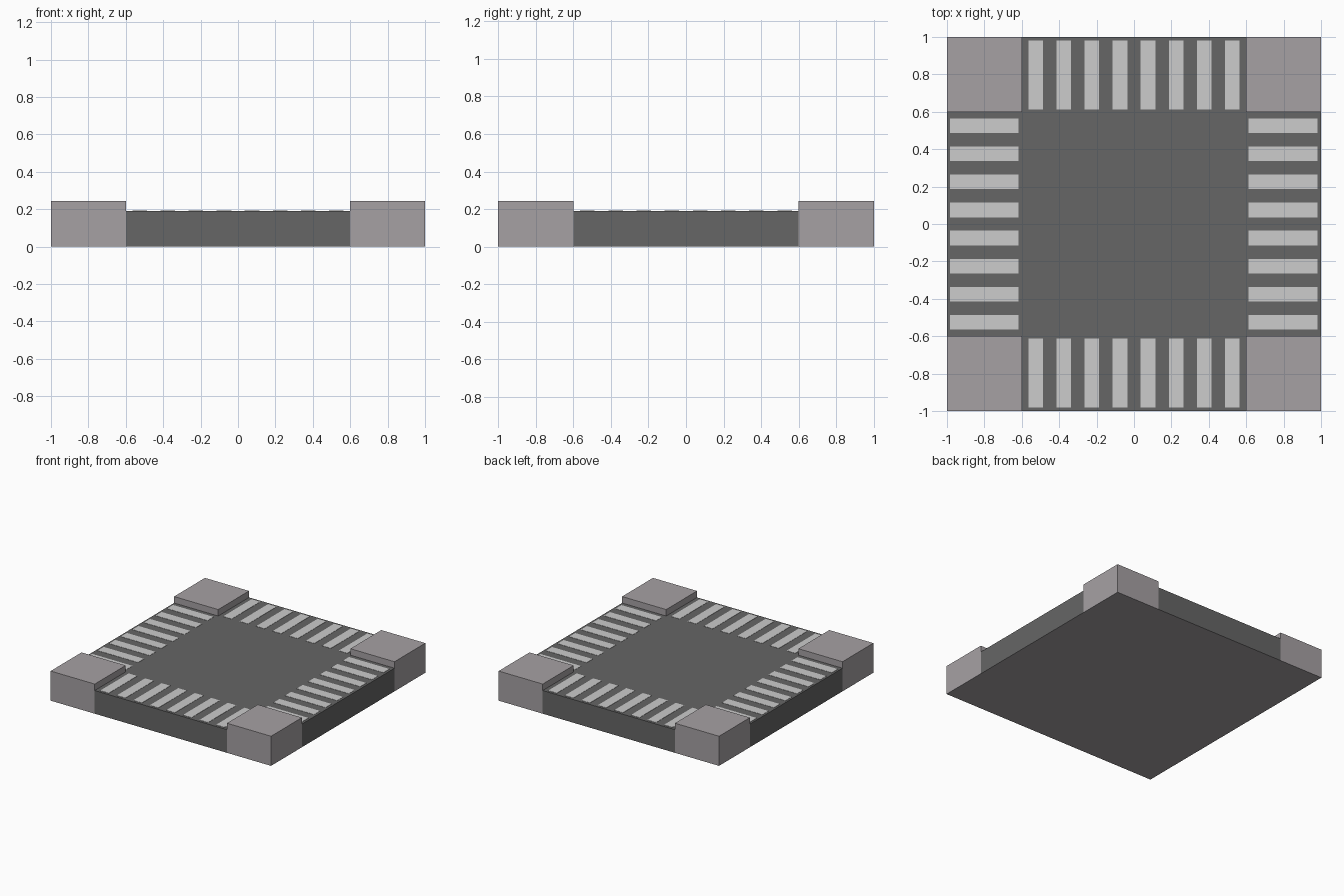
import bpy, bmesh
from mathutils import Vector

if "Cube" in bpy.data.objects:
    bpy.data.objects.remove(bpy.data.objects["Cube"])

ROAD_Z, KERB_Z, INNER = 0.19, 0.243, 0.6


def material(name, rgb):
    m = bpy.data.materials.new(name)
    m.diffuse_color = (*rgb, 1.0)
    m.use_nodes = True
    m.node_tree.nodes["Principled BSDF"].inputs["Base Color"].default_value = m.diffuse_color
    return m


asphalt = material("asphalt grey", (0.133, 0.133, 0.133))
concrete = material("pavement grey", (0.381, 0.356, 0.371))
paint = material("crossing white", (0.604, 0.604, 0.604))


def finish(name, bm, *mats):
    bmesh.ops.recalc_face_normals(bm, faces=bm.faces)
    me = bpy.data.meshes.new(name)
    bm.to_mesh(me)
    bm.free()
    for m in mats:
        me.materials.append(m)
    ob = bpy.data.objects.new(name, me)
    bpy.context.collection.objects.link(ob)
    return ob


def add_box(bm, lo, hi):
    lo, hi = Vector(lo), Vector(hi)
    for v in bmesh.ops.create_cube(bm, size=1)["verts"]:
        v.co = (lo + hi) / 2 + v.co * (hi - lo)


# Road: plus-shaped slab, underside in pavement colour
k = INNER
outline = [(-k, -1), (k, -1), (k, -k), (1, -k), (1, k), (k, k),
           (k, 1), (-k, 1), (-k, k), (-1, k), (-1, -k), (-k, -k)]
bm = bmesh.new()
base = bm.faces.new([bm.verts.new((x, y, 0)) for x, y in outline])
ext = bmesh.ops.extrude_face_region(bm, geom=[base], use_keep_orig=True)
for g in ext["geom"]:
    if isinstance(g, bmesh.types.BMVert):
        g.co.z = ROAD_Z
bmesh.ops.recalc_face_normals(bm, faces=bm.faces)
for f in bm.faces:
    f.normal_update()
    f.material_index = 1 if f.calc_center_median().z < 0.001 else 0
finish("road_crossing", bm, asphalt, concrete)

# Raised pavement corners
for sx, xn in ((-1, "left"), (1, "right")):
    for sy, yn in ((-1, "front"), (1, "back")):
        bm = bmesh.new()
        xs, ys = sorted((sx * k, sx)), sorted((sy * k, sy))
        add_box(bm, (xs[0], ys[0], 0), (xs[1], ys[1], KERB_Z))
        finish(f"pavement_{yn}_{xn}", bm, concrete)

# Zebra stripes: eight thin plates on each arm
for name, axis, a, b in (("front", 0, -0.98, -0.612), ("back", 0, 0.612, 0.98),
                         ("left", 1, -0.983, -0.617), ("right", 1, 0.612, 0.98)):
    bm = bmesh.new()
    for i in range(8):
        c = -0.525 + 0.15 * i
        lo, hi = [c - 0.039, a], [c + 0.039, b]
        if axis:
            lo.reverse()
            hi.reverse()
        add_box(bm, (*lo, ROAD_Z - 0.001), (*hi, ROAD_Z + 0.002))
    finish(f"zebra_stripes_{name}", bm, paint)
